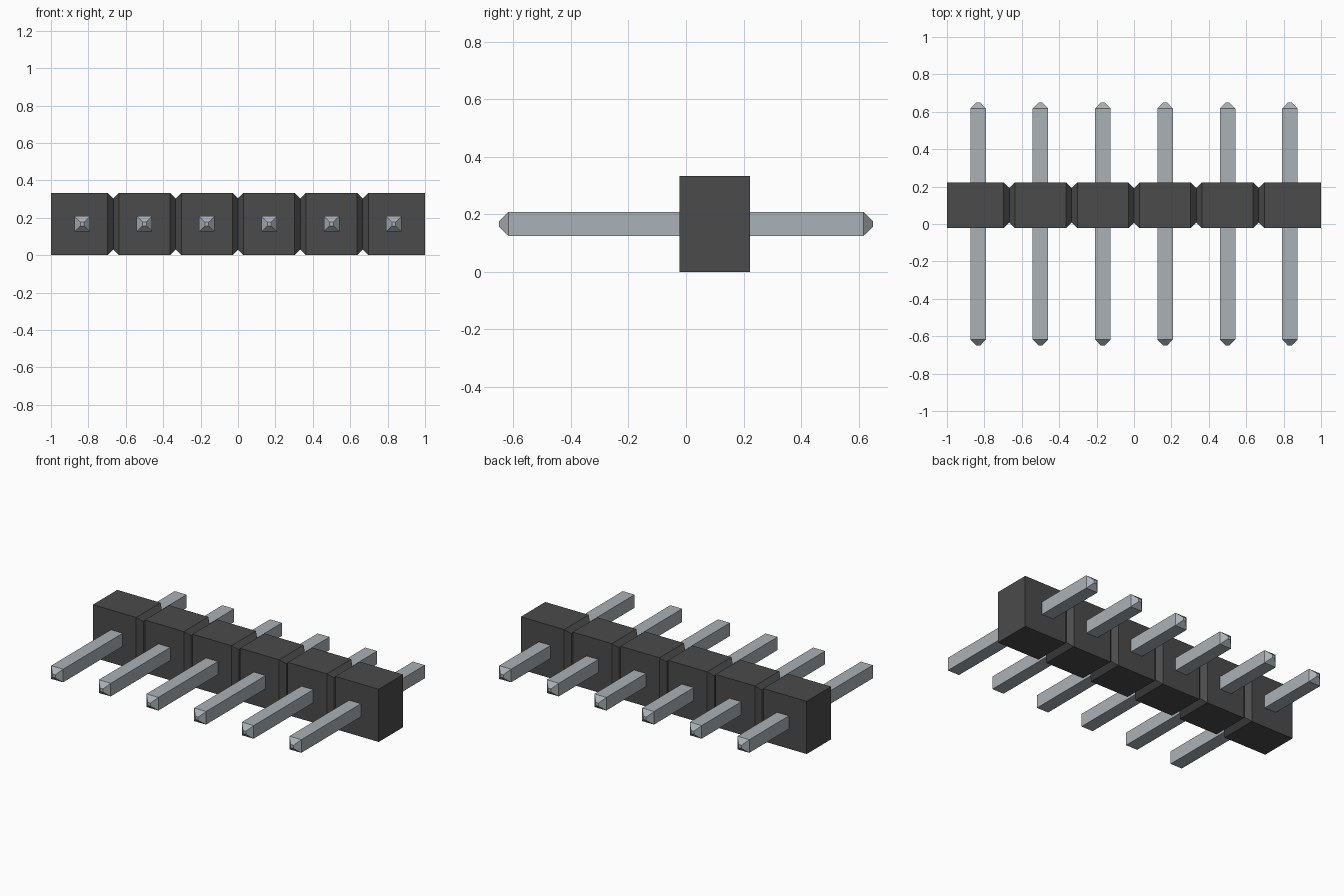
import bpy
import bmesh

cube = bpy.data.objects.get("Cube")
if cube:
    bpy.data.objects.remove(cube, do_unlink=True)

PINS = 6
PITCH = 2.0 / PINS
NOTCH = 0.03
BODY_Y, BODY_Z = 0.10, PITCH / 2      # centre of the housing
HALF_Y, HALF_Z = 0.122, PITCH / 2     # half sizes of the housing


def material(name, rgb):
    mat = bpy.data.materials.new(name)
    mat.use_nodes = True
    mat.diffuse_color = (*rgb, 1)
    mat.node_tree.nodes["Principled BSDF"].inputs["Base Color"].default_value = (*rgb, 1)
    return mat


def loft(name, rings, mat):
    """Closed solid skinned over a list of four-cornered rings."""
    bm = bmesh.new()
    loops = [[bm.verts.new(p) for p in ring] for ring in rings]
    for a, b in zip(loops, loops[1:]):
        for i in range(4):
            j = (i + 1) % 4
            bm.faces.new((a[i], a[j], b[j], b[i]))
    bm.faces.new(loops[0])
    bm.faces.new(loops[-1])
    bmesh.ops.recalc_face_normals(bm, faces=bm.faces)
    mesh = bpy.data.meshes.new(name)
    bm.to_mesh(mesh)
    bm.free()
    mesh.materials.append(mat)
    obj = bpy.data.objects.new(name, mesh)
    bpy.context.collection.objects.link(obj)
    return obj


CORNERS = ((-1, -1), (1, -1), (1, 1), (-1, 1))
black = material("black plastic", (0.070, 0.070, 0.070))
metal = material("grey metal", (0.40, 0.44, 0.47))

# Housing: one bar along x with a V notch all round between neighbouring cells
stations = [(-1.0, 0.0)]
for k in range(1, PINS):
    x = -1 + k * PITCH
    stations += [(x - NOTCH, 0.0), (x, NOTCH), (x + NOTCH, 0.0)]
stations.append((1.0, 0.0))
loft("housing",
     [[(x, BODY_Y + s * (HALF_Y - d), BODY_Z + t * (HALF_Z - d)) for s, t in CORNERS]
      for x, d in stations], black)

# Pins: square bars along y with blunt pyramid tips
profile = ((-0.65, 0.010), (-0.617, 0.0415), (0.617, 0.0415), (0.65, 0.010))
for k in range(PINS):
    x = -1 + (k + 0.5) * PITCH
    loft(f"pin_{k + 1}",
         [[(x + s * r, y, BODY_Z + t * r) for s, t in CORNERS] for y, r in profile], metal)
